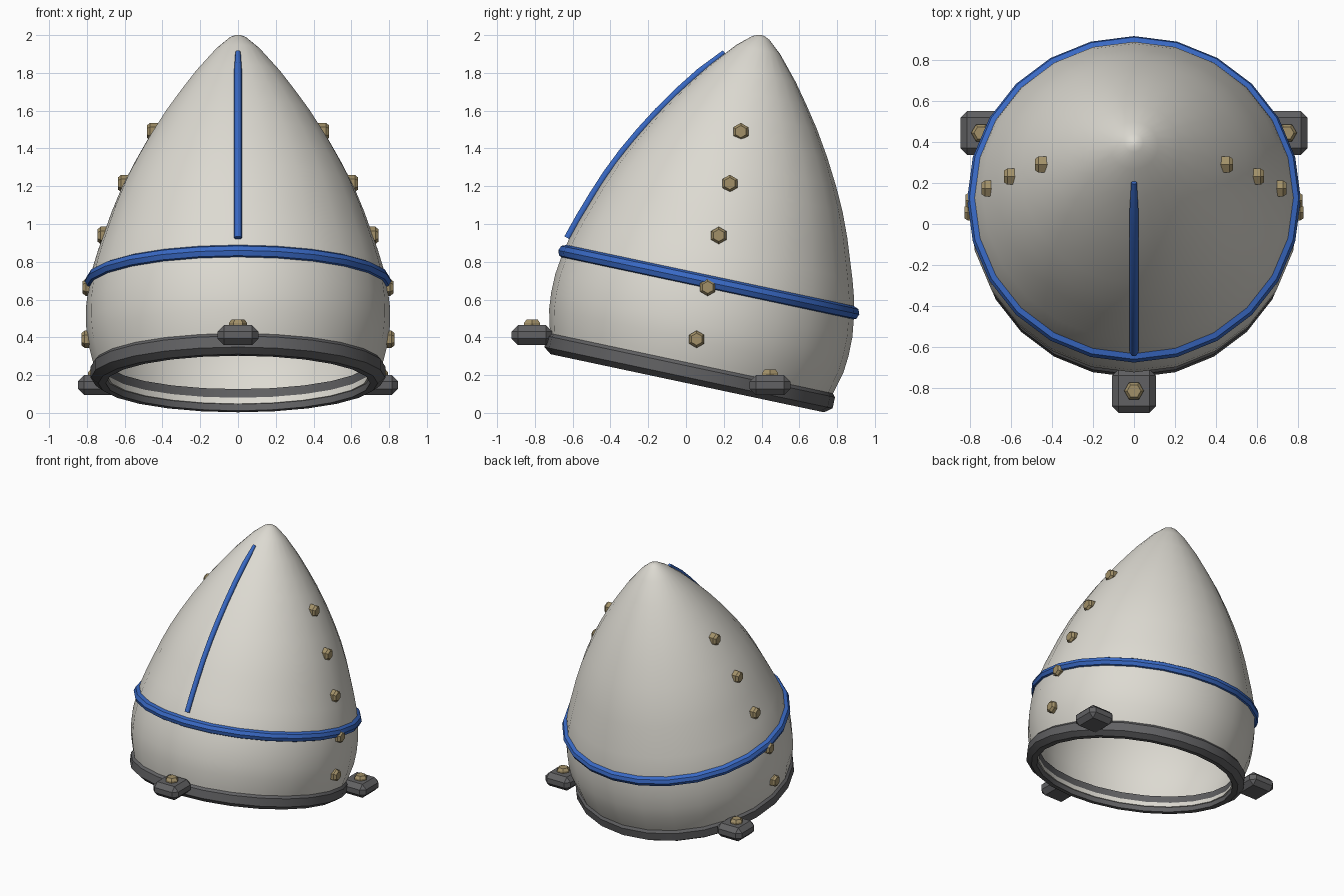
import bpy, bmesh, math
from mathutils import Matrix

if "Cube" in bpy.data.objects:
    bpy.data.objects.remove(bpy.data.objects["Cube"])

TAU = math.tau
# Whole cone leans back 12 degrees; lathe parts are built in this tilted frame
TILT = Matrix.Translation((0, 0.007, 0.157)) @ Matrix.Rotation(math.radians(-12), 4, 'X')


def material(name, rgb):
    m = bpy.data.materials.new(name)
    m.diffuse_color = (*rgb, 1)
    m.use_nodes = True
    m.node_tree.nodes["Principled BSDF"].inputs["Base Color"].default_value = m.diffuse_color
    return m


CREAM = material("cream", (0.72, 0.70, 0.64))
DARK = material("dark_grey", (0.12, 0.12, 0.125))
BLUE = material("blue", (0.04, 0.14, 0.55))
BRASS = material("brass", (0.36, 0.28, 0.14))


def finish(name, bm, mat, matrix, smooth):
    bmesh.ops.recalc_face_normals(bm, faces=bm.faces)
    me = bpy.data.meshes.new(name)
    bm.to_mesh(me)
    bm.free()
    me.materials.append(mat)
    ob = bpy.data.objects.new(name, me)
    bpy.context.collection.objects.link(ob)
    ob.matrix_world = matrix
    if smooth:
        bpy.ops.object.select_all(action='DESELECT')
        ob.select_set(True)
        bpy.context.view_layer.objects.active = ob
        bpy.ops.object.shade_smooth_by_angle(angle=math.radians(35))
    return ob


def lathe(name, profile, mat, matrix, segs=24, closed=False, smooth=True):
    """Revolve (radius, height) points around local z."""
    bm = bmesh.new()
    rings = [[bm.verts.new((r * math.cos(TAU * i / segs), r * math.sin(TAU * i / segs), h))
              for i in range(segs)] for r, h in profile]
    pairs = list(zip(rings, rings[1:])) + ([(rings[-1], rings[0])] if closed else [])
    for a, b in pairs:
        for i in range(segs):
            j = (i + 1) % segs
            bm.faces.new((a[i], a[j], b[j], b[i]))
    bmesh.ops.remove_doubles(bm, verts=bm.verts, dist=1e-5)
    return finish(name, bm, mat, matrix, smooth)


def bolt(name, matrix, r=0.046, h=0.028):
    lathe(name, [(0, -0.035), (r, -0.035), (r, h * 0.4), (r * 0.7, h), (0, h)],
          BRASS, matrix, segs=6, smooth=False)


# Shell: thick-walled pointed dome, open at the bottom
OUTER = [(0.745, 0.035), (0.772, 0.13), (0.797, 0.23), (0.805, 0.32), (0.804, 0.42),
         (0.791, 0.52), (0.771, 0.62), (0.741, 0.72), (0.668, 0.93), (0.615, 1.06),
         (0.553, 1.185), (0.478, 1.32), (0.392, 1.458), (0.312, 1.57), (0.230, 1.679),
         (0.118, 1.807), (0.045, 1.87), (0.018, 1.882), (0, 1.885)]
WALL = 0.055
inner = [(r - WALL, a) for r, a in OUTER if r > 0.1]
inner[-1] = (inner[-1][0], 1.78)
lathe("shell", [(0, 1.80)] + inner[::-1] + OUTER, CREAM, TILT)


def shell_radius(a):
    for (r0, a0), (r1, a1) in zip(OUTER, OUTER[1:]):
        if a0 <= a <= a1:
            return r0 + (r1 - r0) * (a - a0) / (a1 - a0)


# Base ring with chamfered outer edges
lathe("base_ring", [(0.70, 0), (0.74, 0), (0.78, 0.03), (0.78, 0.09), (0.757, 0.117),
                    (0.70, 0.117)], DARK, TILT, closed=True)

# Blue band around the shell
band = [(0.778 + 0.037 * math.cos(TAU * i / 8), 0.546 + 0.037 * math.sin(TAU * i / 8))
        for i in range(8)]
lathe("band", band, BLUE, TILT, closed=True).data.shade_smooth()

# Blue rib running up the front
cu = bpy.data.curves.new("front_rib", 'CURVE')
cu.dimensions = '3D'
cu.bevel_depth = 0.021
cu.bevel_resolution = 1
cu.use_fill_caps = True
sp = cu.splines.new('POLY')
N = 10
sp.points.add(N - 1)
for i, p in enumerate(sp.points):
    a = 0.62 + (1.755 - 0.62) * i / (N - 1)
    p.co = (0, -shell_radius(a) - 0.01, a, 1)
    p.radius = 0.65 if i == N - 1 else 1
cu.materials.append(BLUE)
rib = bpy.data.objects.new("front_rib", cu)
bpy.context.collection.objects.link(rib)
rib.matrix_world = TILT

# Rows of five hex bolts on both sides
for side, s in (("right", 1), ("left", -1)):
    for k in range(5):
        a = 0.238 + 0.281 * k
        pos = TILT @ Matrix.Translation((s * (shell_radius(a) + 0.003), 0, a))
        bolt(f"{side}_bolt_{k + 1}", Matrix.Translation(pos.translation)
             @ Matrix.Rotation(s * math.pi / 2, 4, 'Y'))

# Three chamfered mounting lugs, each with a hex bolt on top
for label, x, y, z in (("front", 0, -0.815, 0.412), ("right", 0.74, 0.445, 0.147),
                       ("left", -0.74, 0.445, 0.147)):
    bm = bmesh.new()
    bmesh.ops.create_cube(bm, size=1)
    bmesh.ops.scale(bm, vec=(0.215, 0.215, 0.105), verts=bm.verts)
    bmesh.ops.bevel(bm, geom=bm.edges[:], offset=0.033, segments=1, affect='EDGES')
    finish(f"{label}_lug", bm, DARK, Matrix.Translation((x, y, z)), False)
    bolt(f"{label}_lug_bolt", Matrix.Translation((x * 1.01, y, z + 0.053)), r=0.048, h=0.03)
